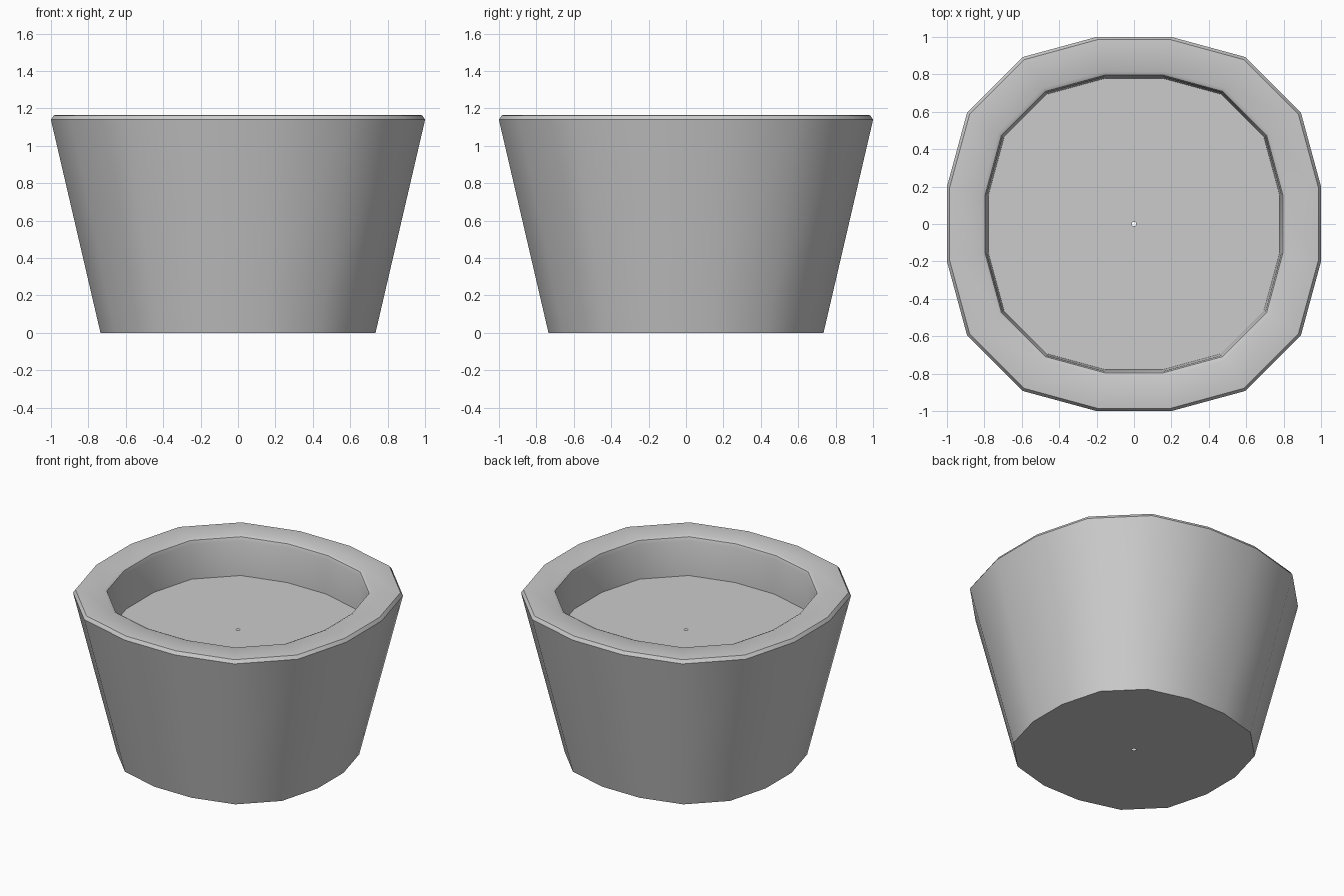
import bpy, bmesh, math
from math import radians

if "Cube" in bpy.data.objects:
    bpy.data.objects.remove(bpy.data.objects["Cube"])


def ring(bm, r, z):
    # slightly squared 16-gon; r is the half width along x and y
    verts = []
    for i in range(16):
        a = radians(11.25 + 22.5 * i)
        k = 1.02 if i % 4 in (0, 3) else 1.073
        verts.append(bm.verts.new((r * k * math.cos(a), r * k * math.sin(a), z)))
    return verts


def lathe(name, profile, material=None, angle=40):
    # stack of rings joined by quads
    bm = bmesh.new()
    rings = [ring(bm, r, z) for r, z in profile]
    for a, b in zip(rings, rings[1:]):
        for i in range(16):
            j = (i + 1) % 16
            bm.faces.new((a[i], a[j], b[j], b[i]))
    mesh = bpy.data.meshes.new(name)
    bm.to_mesh(mesh)
    bm.free()
    obj = bpy.data.objects.new(name, mesh)
    bpy.context.collection.objects.link(obj)
    if material:
        mesh.materials.append(material)
    bpy.ops.object.select_all(action='DESELECT')
    obj.select_set(True)
    bpy.context.view_layer.objects.active = obj
    bpy.ops.object.shade_smooth_by_angle(angle=radians(angle))
    return obj


def side(z):
    return (0.735 + 0.265 * z / 1.14, z)


light = bpy.data.materials.new("light_band")
light.diffuse_color = (0.88, 0.88, 0.88, 1)
light.use_nodes = True
light.node_tree.nodes["Principled BSDF"].inputs["Base Color"].default_value = light.diffuse_color

# base with a tiny drain hole, and the wall below the band
lathe("pot_base", [(0.012, 0), side(0), side(0.17)])
# lighter stripe around the foot
lathe("stripe", [side(0.17), side(0.2), side(0.23)], light)
# upper wall, bevelled rim and inner wall
lathe("pot_wall", [side(0.23), side(1.14), (0.985, 1.163), (0.96, 1.165),
                   (0.815, 1.165), (0.795, 1.155), (0.787, 1.13), (0.778, 0.885)])
# flat soil surface with a tiny centre hole
lathe("soil", [(0.778, 0.885), (0.012, 0.885)])
